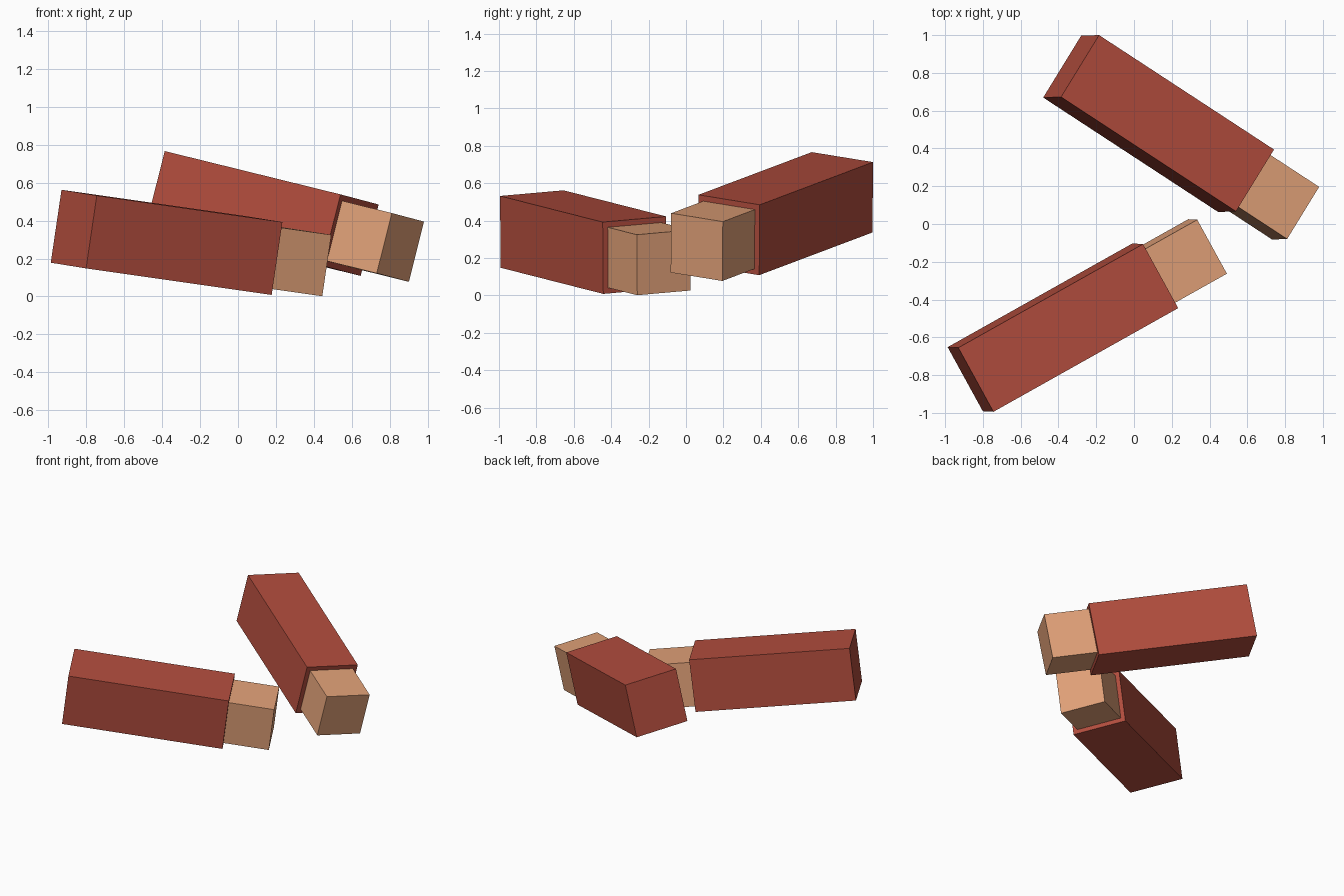
import bpy
from mathutils import Matrix, Vector

if "Cube" in bpy.data.objects:
    bpy.data.objects.remove(bpy.data.objects["Cube"])


def material(name, color):
    m = bpy.data.materials.new(name)
    m.diffuse_color = color
    m.use_nodes = True
    m.node_tree.nodes["Principled BSDF"].inputs["Base Color"].default_value = m.diffuse_color
    return m


red = material("sleeve_red", (0.45, 0.075, 0.048, 1))
skin = material("skin_tan", (0.76, 0.36, 0.19, 1))


def box(name, centre, axes, size, mat):
    """Cuboid with its local x along the arm, y across, z up."""
    bpy.ops.mesh.primitive_cube_add(size=1)
    ob = bpy.context.object
    ob.name = name
    ob.data.materials.append(mat)
    rot = Matrix(axes).transposed().to_4x4()
    ob.matrix_world = Matrix.Translation(centre) @ rot @ Matrix.Diagonal((*size, 1))


SLEEVE_LEN, SLEEVE_W = 1.13, 0.388
HAND_LEN, HAND_W = 0.32, 0.327


def arm(side, corner, along, across):
    """Sleeve and hand, located by the upper corner at the shoulder end."""
    x = Vector(along).normalized()
    y = Vector(across)
    y = (y - y.dot(x) * x).normalized()
    z = x.cross(y)
    if z.z < 0:
        y, z = -y, -z
        turn = 1
    else:
        turn = -1
    # the corner lies on the top edge, on one side of the sleeve
    start = Vector(corner) - turn * y * SLEEVE_W / 2 - z * SLEEVE_W / 2
    axes = (x, y, z)
    box(side + "_sleeve", start + x * SLEEVE_LEN / 2, axes,
        (SLEEVE_LEN, SLEEVE_W, SLEEVE_W), red)
    box(side + "_hand", start + x * (SLEEVE_LEN + HAND_LEN / 2), axes,
        (HAND_LEN, HAND_W, HAND_W), skin)


# front arm and back arm, both sloping down towards the hands
arm("front", (-0.93, -0.655, 0.562), (0.98, 0.55, -0.14), (0.185, -0.345, -0.03))
arm("back", (-0.185, 1.0, 0.713), (0.925, -0.605, -0.228), (-0.2, -0.332, 0.053))
